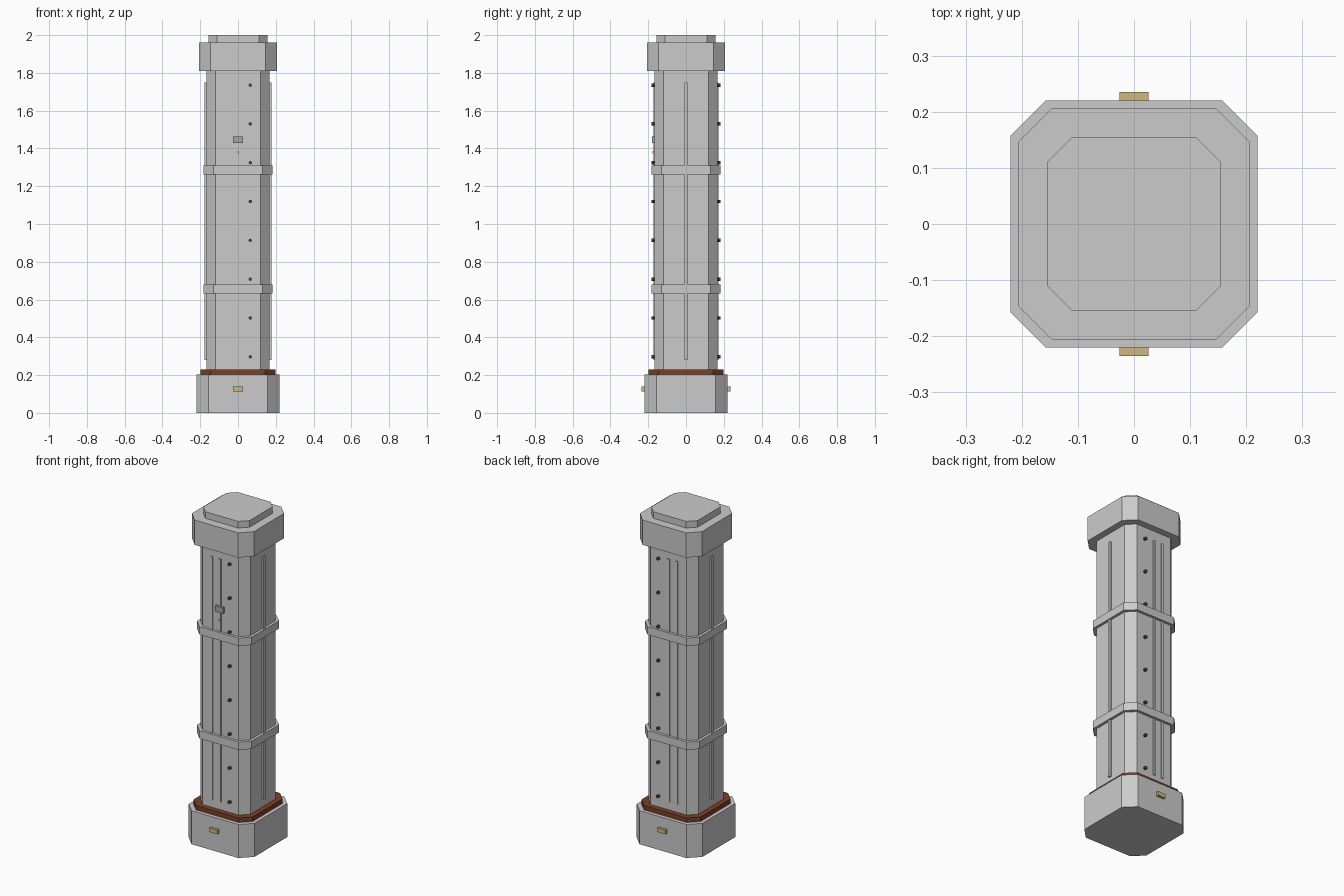
import bpy, bmesh
from math import pi
from mathutils import Matrix

if "Cube" in bpy.data.objects:
    bpy.data.objects.remove(bpy.data.objects["Cube"])


def material(name, rgb):
    m = bpy.data.materials.new(name)
    m.diffuse_color = (*rgb, 1)
    m.use_nodes = True
    m.node_tree.nodes["Principled BSDF"].inputs["Base Color"].default_value = m.diffuse_color
    return m


RUST = material("rust", (0.20, 0.05, 0.02))
BRASS = material("brass", (0.62, 0.48, 0.22))
STEEL = material("dark_steel", (0.08, 0.08, 0.09))
LENS = material("blue_grey", (0.36, 0.37, 0.45))


def finish(name, bm, mat=None):
    me = bpy.data.meshes.new(name)
    bm.to_mesh(me)
    bm.free()
    ob = bpy.data.objects.new(name, me)
    bpy.context.collection.objects.link(ob)
    if mat:
        me.materials.append(mat)
    return ob


def chamfered_block(name, half, flat, z0, z1, mat=None):
    """Square prism with its four vertical corners cut off."""
    bm = bmesh.new()
    outline = [(half, -flat), (half, flat), (flat, half), (-flat, half),
               (-half, flat), (-half, -flat), (-flat, -half), (flat, -half)]
    face = bm.faces.new([bm.verts.new((x, y, z0)) for x, y in outline])
    top = bmesh.ops.extrude_face_region(bm, geom=[face], use_keep_orig=True)["geom"]
    verts = [v for v in top if isinstance(v, bmesh.types.BMVert)]
    bmesh.ops.translate(bm, verts=verts, vec=(0, 0, z1 - z0))
    bmesh.ops.recalc_face_normals(bm, faces=bm.faces)
    return finish(name, bm, mat)


def box(name, centre, size, mat=None):
    bm = bmesh.new()
    bmesh.ops.create_cube(bm, size=1, matrix=Matrix.Translation(centre) @ Matrix.Diagonal((*size, 1)))
    return finish(name, bm, mat)


# Stacked column
chamfered_block("base", 0.22, 0.157, 0, 0.203)
chamfered_block("rust_collar", 0.198, 0.143, 0.203, 0.23, RUST)
chamfered_block("shaft", 0.167, 0.12, 0.23, 1.81)
for i, z in enumerate((0.657, 1.286)):
    chamfered_block(f"band_{i + 1}", 0.183, 0.13, z - 0.024, z + 0.024)
chamfered_block("capital", 0.207, 0.145, 1.81, 1.96)
chamfered_block("top_plate", 0.155, 0.11, 1.96, 2.0)

for side, s in (("front", -1), ("back", 1)):
    # Raised vertical ribs on front and back
    for i, x in enumerate((-0.057, -0.002)):
        box(f"{side}_rib_{i + 1}", (x, s * 0.166, 1.015), (0.014, 0.014, 1.47))
    # Name-plate style brass tab on the base
    box(f"{side}_base_tab", (0, s * 0.222, 0.127), (0.052, 0.026, 0.025), BRASS)
    # Row of rivets
    bm = bmesh.new()
    for i in range(8):
        m = Matrix.Translation((0.065, s * 0.173, 0.297 + i * 0.2055)) @ Matrix.Rotation(pi / 2, 4, 'X')
        bmesh.ops.create_cone(bm, cap_ends=True, segments=8, radius1=0.009,
                              radius2=0.009, depth=0.018, matrix=m)
    finish(f"{side}_rivets", bm, STEEL)

# Single rib on each side
for side, s in (("left", -1), ("right", 1)):
    box(f"{side}_rib", (s * 0.17, 0, 1.015), (0.016, 0.016, 1.47))

# Small front fitting and indicator
box("front_fitting", (0, -0.172, 1.446), (0.052, 0.018, 0.036), LENS)
box("front_indicator", (0, -0.172, 1.38), (0.012, 0.012, 0.014), BRASS)
